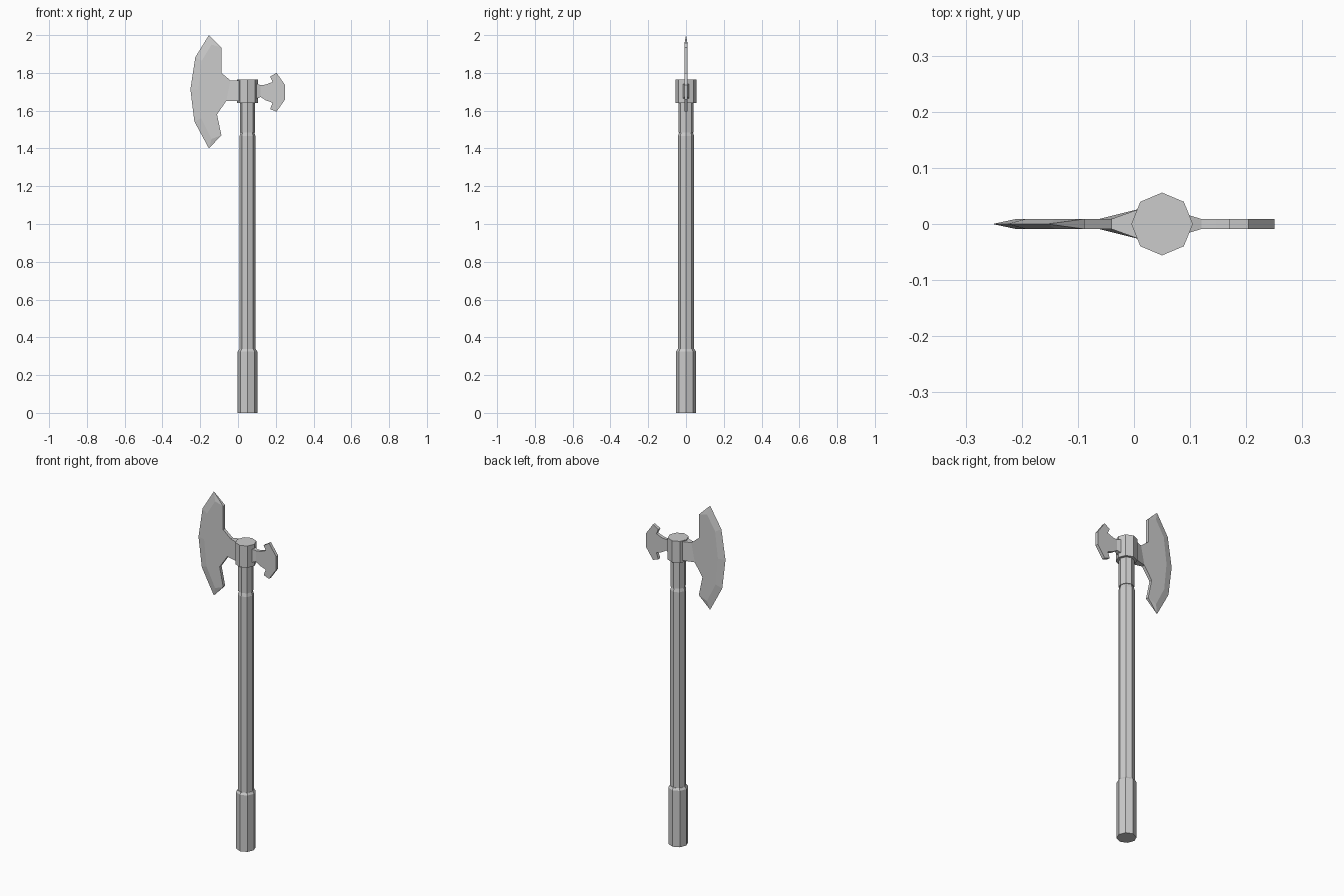
import bpy, bmesh
from math import cos, sin, pi

if "Cube" in bpy.data.objects:
    bpy.data.objects.remove(bpy.data.objects["Cube"])

CX = 0.05   # shaft axis
T = 0.009   # blade half thickness


def finish(name, bm):
    bmesh.ops.recalc_face_normals(bm, faces=bm.faces)
    me = bpy.data.meshes.new(name)
    bm.to_mesh(me)
    bm.free()
    ob = bpy.data.objects.new(name, me)
    bpy.context.collection.objects.link(ob)
    return ob


def octagon_turn(name, profile):
    """Stack octagonal rings from (radius, z) pairs and cap both ends."""
    bm = bmesh.new()
    rings = [[bm.verts.new((CX + r * 0.98 * cos(i * pi / 4), r * sin(i * pi / 4), z))
              for i in range(8)] for r, z in profile]
    for a, b in zip(rings, rings[1:]):
        for i in range(8):
            j = (i + 1) % 8
            bm.faces.new((a[i], a[j], b[j], b[i]))
    bm.faces.new(rings[0])
    bm.faces.new(rings[-1])
    return finish(name, bm)


def blade(name, back, root, root_t, neck, rim, edge=None):
    """back + rim outline the flat body; the side neck..neck+1 of back flares
    into root; edge is an optional sharp line at y = 0 outside the rim."""
    bm = bmesh.new()

    def pair(pts, t):
        return [[bm.verts.new((x, s * t, z)) for x, z in pts] for s in (-1, 1)]

    B, R, N = pair(back, T), pair(rim, T), pair(root, root_t)
    E = [bm.verts.new((x, 0, z)) for x, z in edge] if edge else None
    for s in (0, 1):
        bm.faces.new(B[s] + R[s])
        bm.faces.new((B[s][neck], B[s][neck + 1], N[s][1], N[s][0]))
        if E:
            r = R[s]
            for i in range(len(E) - 1):
                bm.faces.new((r[i], r[i + 1], E[i + 1], E[i]))
            bm.faces.new((B[s][-1], r[0], E[0]))
            bm.faces.new((B[s][0], r[-1], E[-1]))
    # walls across the thickness
    for i in range(len(back) - 1):
        if i != neck:
            bm.faces.new((B[0][i], B[0][i + 1], B[1][i + 1], B[1][i]))
    for k in (0, 1):
        bm.faces.new((B[0][neck + k], N[0][k], N[1][k], B[1][neck + k]))
    bm.faces.new((N[0][0], N[0][1], N[1][1], N[1][0]))
    if E:
        bm.faces.new((B[0][-1], B[1][-1], E[0]))
        bm.faces.new((B[0][0], B[1][0], E[-1]))
    else:
        f, g = [B[0][-1]] + R[0] + [B[0][0]], [B[1][-1]] + R[1] + [B[1][0]]
        for i in range(len(f) - 1):
            bm.faces.new((f[i], f[i + 1], g[i + 1], g[i]))
    return finish(name, bm)


# handle parts
octagon_turn("grip", [(0.053, 0), (0.053, 0.325), (0.045, 0.337)])
octagon_turn("shaft", [(0.043, 0.33), (0.043, 1.465), (0.036, 1.487)])
octagon_turn("collar", [(0.041, 1.485), (0.041, 1.645)])
octagon_turn("head_socket", [(0.056, 1.64), (0.056, 1.765)])

# large sharpened blade
blade("main_blade",
      back=[(-0.088, 1.935), (-0.088, 1.80), (-0.04, 1.76),
            (-0.062, 1.652), (-0.111, 1.58), (-0.088, 1.47)],
      root=[(0.01, 1.76), (0.01, 1.652)], root_t=0.027, neck=2,
      rim=[(-0.14, 1.45), (-0.195, 1.56), (-0.21, 1.713), (-0.192, 1.865), (-0.14, 1.95)],
      edge=[(-0.154, 1.40), (-0.231, 1.543), (-0.252, 1.713), (-0.226, 1.883), (-0.154, 2.0)])

# small rear blade
blade("rear_blade",
      back=[(0.204, 1.595), (0.17, 1.608), (0.183, 1.642), (0.147, 1.655), (0.12, 1.672),
            (0.12, 1.735), (0.147, 1.738), (0.183, 1.752), (0.17, 1.78), (0.204, 1.80)],
      root=[(0.09, 1.66), (0.09, 1.745)], root_t=0.018, neck=4,
      rim=[(0.25, 1.735), (0.25, 1.66)])
